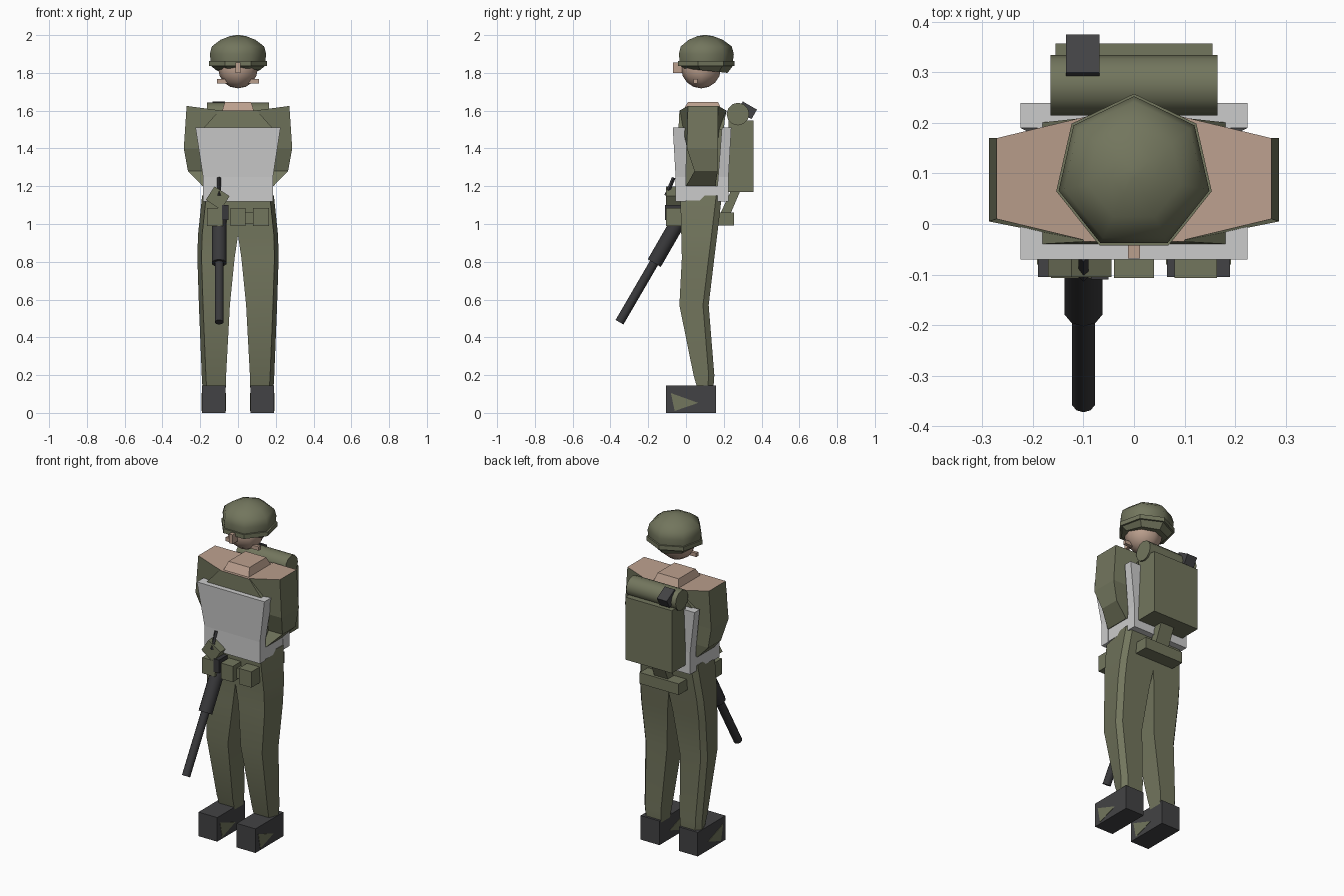
import bpy
import bmesh
import math
from mathutils import Vector, Matrix

default_cube = bpy.data.objects.get("Cube")
if default_cube:
    bpy.data.objects.remove(default_cube, do_unlink=True)


def make_material(name, red, green, blue):
    material = bpy.data.materials.new(name)
    material.use_nodes = True
    colour = (red, green, blue, 1)
    material.diffuse_color = colour
    material.node_tree.nodes["Principled BSDF"].inputs["Base Color"].default_value = colour
    return material


olive = make_material("olive cloth", .17, .18, .11)
skin = make_material("skin", .5, .35, .27)
pale = make_material("pale grey vest", .6, .6, .6)
dark = make_material("dark leather", .055, .055, .058)
metal = make_material("gun metal", .04, .04, .043)


def finish(name, bm, material, smooth=None):
    bmesh.ops.recalc_face_normals(bm, faces=bm.faces)
    mesh = bpy.data.meshes.new(name)
    bm.to_mesh(mesh)
    bm.free()
    mesh.materials.append(material)
    part = bpy.data.objects.new(name, mesh)
    bpy.context.collection.objects.link(part)
    if smooth:
        bpy.ops.object.select_all(action='DESELECT')
        part.select_set(True)
        bpy.context.view_layer.objects.active = part
        bpy.ops.object.shade_smooth_by_angle(angle=math.radians(smooth))
    return part


def loft(name, rings, material, smooth=None):
    """Skin a closed solid through rings of points."""
    bm = bmesh.new()
    loops = [[bm.verts.new(point) for point in ring] for ring in rings]
    for low, high in zip(loops, loops[1:]):
        for i in range(len(low)):
            j = (i + 1) % len(low)
            bm.faces.new((low[i], low[j], high[j], high[i]))
    bm.faces.new(loops[0])
    bm.faces.new(loops[-1])
    return finish(name, bm, material, smooth)


def slab(z, half, front, back):
    return [(-half, front, z), (half, front, z), (half, back, z), (-half, back, z)]


def box(name, low, high, material, tilt=0, axis='X'):
    low, high = Vector(low), Vector(high)
    bm = bmesh.new()
    bmesh.ops.create_cube(bm, size=1)
    bm.transform(Matrix.Translation((low + high) / 2)
                 @ Matrix.Rotation(math.radians(tilt), 4, axis)
                 @ Matrix.Diagonal((*(high - low), 1)))
    return finish(name, bm, material)


def rod(name, start, end, radius, sides, material):
    start, end = Vector(start), Vector(end)
    along = end - start
    bm = bmesh.new()
    bmesh.ops.create_cone(bm, cap_ends=True, segments=sides, radius1=radius,
                          radius2=radius, depth=along.length)
    bm.transform(Matrix.Translation((start + end) / 2)
                 @ along.to_track_quat('Z', 'Y').to_matrix().to_4x4())
    return finish(name, bm, material, 50)


def heptagon(z, radius, drop=0):
    """Seven-sided ring with its corner at the back; drop lowers the back."""
    ring = []
    for i in range(7):
        turn = math.tau * i / 7
        ring.append((radius * math.sin(turn), .1 + radius * math.cos(turn),
                     z - drop * (1 + math.cos(turn)) / 2))
    return ring


def skin_upward_faces(part):
    part.data.materials.append(skin)
    for face in part.data.polygons:
        if face.normal.z > .8:
            face.material_index = 1


# Head and helmet
bm = bmesh.new()
bmesh.ops.create_uvsphere(bm, u_segments=8, v_segments=8, radius=.105)
bm.transform(Matrix.Translation((0, .08, 1.823)))
finish("head", bm, skin, 60)
box("nose", (-.012, -.068, 1.8), (.012, -.02, 1.855), skin)
box("ears", (-.11, .04, 1.745), (.11, .06, 1.768), skin)
loft("helmet_dome", [heptagon(1.85, .147), heptagon(1.9, .153), heptagon(1.94, .142),
                     heptagon(1.975, .095), heptagon(1.994, .045), heptagon(2, .01)],
     olive, 60)
loft("helmet_rim", [heptagon(1.836, .158), heptagon(1.862, .158)], olive)
loft("helmet_skirt", [heptagon(1.825, .12, .025), heptagon(1.84, .15)], olive)

# Torso, neck and vest
torso = loft("torso", [slab(1.14, .16, -.02, .19), slab(1.5, .19, -.04, .2),
                       slab(1.6, .1, -.035, .21)], olive)
skin_upward_faces(torso)
loft("neck", [slab(1.58, .09, -.03, .2), slab(1.645, .07, .01, .17)], skin)
loft("vest_front", [slab(1.12, .185, -.055, .0), slab(1.25, .185, -.055, .0),
                    slab(1.51, .225, -.07, .005)], pale)
loft("vest_back", [slab(1.12, .185, .16, .225), slab(1.25, .185, .17, .225),
                   slab(1.51, .225, .19, .24)], pale)
loft("vest_waist", [slab(1.125, .183, -.05, .22), slab(1.2, .183, -.05, .22)], pale)


def leg_ring(z, inner, outer, front, back):
    return [(inner, front, z), (outer - .022, front, z), (outer, back - .03, z),
            (outer - .025, back, z), (inner, back, z)]


def arm_ring(z, inner, outer, front, back, drop=0, spread=0):
    return [(inner, front - spread, z - drop), (outer, front, z),
            (outer, back, z), (inner, back + spread, z - drop)]


# Mirrored limbs
leg = [leg_ring(1.15, 0, .19, -.03, .19), leg_ring(.94, 0, .212, -.025, .165),
       leg_ring(.82, .018, .215, -.022, .15), leg_ring(.57, .043, .207, -.035, .12),
       leg_ring(.2, .063, .192, .04, .15), leg_ring(.13, .065, .188, .06, .145)]
arm = [arm_ring(1.625, .085, .272, .01, .17, .025, .045),
       arm_ring(1.4, .16, .287, .005, .17), arm_ring(1.28, .16, .265, .045, .168),
       arm_ring(1.2, .13, .187, .0, .155)]
for side, label in ((1, "left"), (-1, "right")):
    def mirrored(rings):
        return [[(side * x, y, z) for x, y, z in ring] for ring in rings]

    loft(label + "_leg", mirrored(leg), olive, 30)
    skin_upward_faces(loft(label + "_arm", mirrored(arm), olive))
    inner, outer = sorted((side * .065, side * .19))
    box(label + "_boot", (inner, -.105, 0), (outer, .16, .145), dark)
    # Cloth triangle showing on both sides of the boot
    for x in (inner, outer):
        loft(label + "_boot_patch", [[(x + shift, -.08, .105), (x + shift, .065, .053),
                                      (x + shift, -.06, .01)] for shift in (-.002, .002)], olive)

# Belt pouches
for name, x, half in (("right_pouch", -.122, .042), ("centre_pouch", 0, .04),
                      ("left_pouch", .122, .042)):
    box(name, (x - half, -.107, .99), (x + half, -.02, 1.085), olive)
box("small_pouch", (.03, -.07, 1), (.09, -.02, 1.06), olive)
loft("rear_belt", [slab(z, .13, .15, .255) for z in (.993, 1.06)], olive)
loft("pack_strap", [slab(1.03, .045, .17, .225), slab(1.17, .045, .235, .285)], olive)

# Backpack, bedroll and buckle
box("backpack", (-.155, .225, 1.17), (.155, .357, 1.547), olive)
rod("bedroll", (-.165, .275, 1.582), (.165, .275, 1.582), .06, 12, olive)
box("bedroll_clasp", (-.135, .28, 1.573), (-.068, .367, 1.631), dark, -30)

# Rifle held muzzle down
rod("rifle_barrel", (-.1, -.352, .48), (-.1, -.16, .81), .024, 10, metal)
rod("rifle_handguard", (-.1, -.168, .793), (-.1, -.02, 1.05), .04, 10, metal)
box("rifle_grip", (-.085, -.11, 1.02), (-.05, -.03, 1.1), metal)
rod("rifle_sight", (-.1, -.105, 1.15), (-.1, -.065, 1.245), .01, 4, metal)
box("right_glove", (-.155, -.105, 1.095), (-.06, -.03, 1.18), olive, 33, 'Y')
